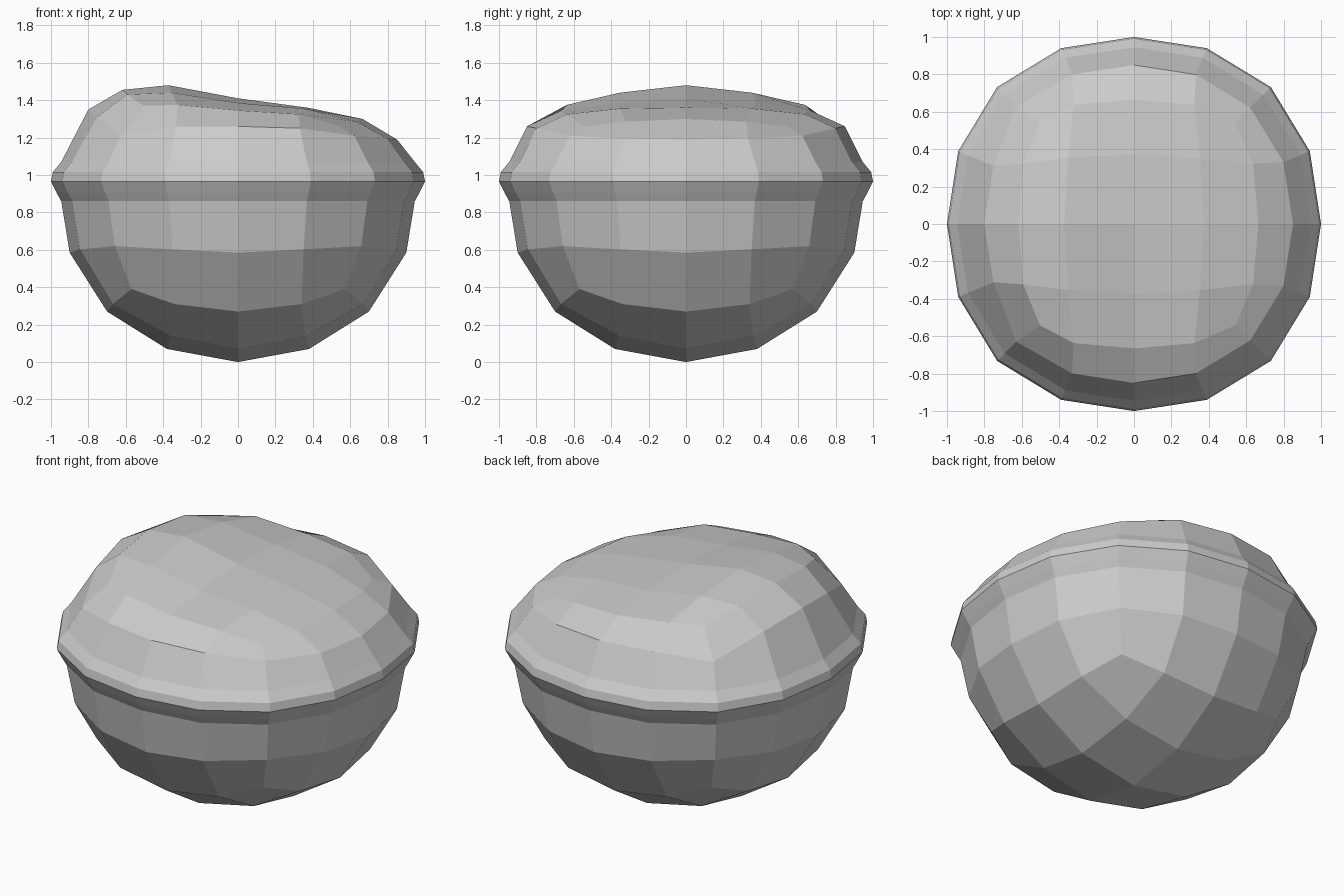
import bpy, bmesh
from math import cos, sin, pi

if "Cube" in bpy.data.objects:
    bpy.data.objects.remove(bpy.data.objects["Cube"])

# Outline of a 5x5 patch, counter-clockwise from +x (16 points)
LOOP = [(2, 0), (2, 1), (2, 2), (1, 2), (0, 2), (-1, 2), (-2, 2), (-2, 1),
        (-2, 0), (-2, -1), (-2, -2), (-1, -2), (0, -2), (1, -2), (2, -2), (2, -1)]

# Plan position of the cube-sphere patch, by |i|,|j|
PLAN = {(0, 0): (0, 0), (1, 0): (.38, 0), (1, 1): (.36, .36),
        (2, 0): (.70, 0), (2, 1): (.67, .34), (2, 2): (.57, .57)}


def plan(i, j):
    a, b = abs(i), abs(j)
    x, y = PLAN[(a, b)] if a >= b else PLAN[(b, a)][::-1]
    return (x if i >= 0 else -x), (y if j >= 0 else -y)


def patch(bm, position):
    v = {(i, j): bm.verts.new(position(i, j))
         for i in range(-2, 3) for j in range(-2, 3)}
    for i in range(-2, 2):
        for j in range(-2, 2):
            bm.faces.new([v[i, j], v[i + 1, j], v[i + 1, j + 1], v[i, j + 1]])
    return [v[k] for k in LOOP]


def ring(bm, r, height):
    out = []
    for k in range(16):
        a = k * pi / 8
        s = r(k) * (1 + .035 * sin(2 * a) ** 2)
        out.append(bm.verts.new((s * cos(a), s * sin(a), height(k))))
    return out


def bridge(bm, a, b):
    for k in range(16):
        n = (k + 1) % 16
        bm.faces.new([a[k], a[n], b[n], b[k]])


def finish(bm, name, flip):
    bmesh.ops.recalc_face_normals(bm, faces=bm.faces)
    # Point the open shell outward
    pole = min(bm.faces, key=lambda f: f.calc_center_median().xy.length)
    pole.normal_update()
    if pole.normal.z * flip < 0:
        bmesh.ops.reverse_faces(bm, faces=bm.faces)
    me = bpy.data.meshes.new(name)
    bm.to_mesh(me)
    bm.free()
    bpy.context.collection.objects.link(bpy.data.objects.new(name, me))


# Bowl: rounded bottom patch, then wall and rim rings
BOTTOM = {(0, 0): 0, (1, 0): .07, (1, 1): .14, (2, 0): .27, (2, 1): .31, (2, 2): .39}
bm = bmesh.new()
last = patch(bm, lambda i, j: (*plan(i, j), BOTTOM[max(abs(i), abs(j)), min(abs(i), abs(j))]))
for r, z, dz in [(.90, .585, .035), (.945, .86, 0), (.97, .905, 0),
                 (1.0, .965, 0), (.99, 1.015, 0), (.945, 1.07, 0)]:
    new = ring(bm, lambda k: r, lambda k: z + dz * sin(k * pi / 4) ** 2)
    bridge(bm, last, new)
    last = new
finish(bm, "bowl", -1)

# Heaped filling: lopsided top patch, higher on the -x side
TOP = [[1.455, 1.48, 1.41, 1.36, 1.30],
       [1.43, 1.44, 1.385, 1.355, 1.285],
       [1.37, 1.375, 1.345, 1.325, 1.26]]


def top_position(i, j):
    x, y = plan(i, j)
    s = .95 if abs(i) == 2 or abs(j) == 2 else .98
    return x * s * (.93 if i == -2 else 1), y * s, TOP[abs(j)][i + 2]


SHOULDER = [1.19, 1.195, 1.21, 1.25, 1.26, 1.26, 1.21, 1.31, 1.35]
RADIUS = [.85, .85, .85, .85, .85, .85, .86, .80, .80]
bm = bmesh.new()
inner = patch(bm, top_position)
shoulder = ring(bm, lambda k: RADIUS[min(k, 16 - k)], lambda k: SHOULDER[min(k, 16 - k)])
edge = ring(bm, lambda k: .945, lambda k: 1.07)
bridge(bm, inner, shoulder)
bridge(bm, shoulder, edge)
finish(bm, "heaped_filling", 1)
